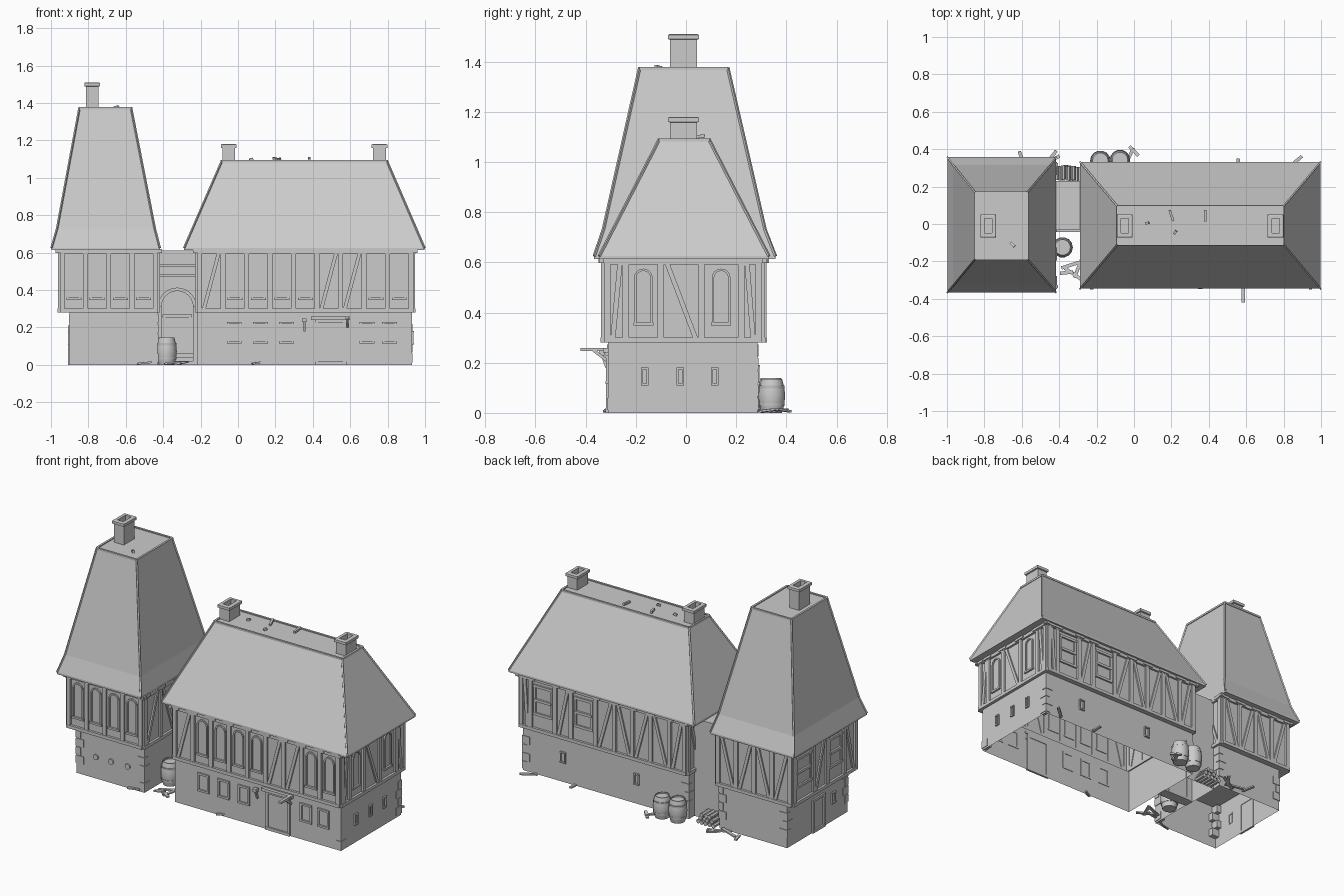
import bpy, bmesh, math, random
from mathutils import Vector

if "Cube" in bpy.data.objects:
    bpy.data.objects.remove(bpy.data.objects["Cube"])
random.seed(4)
parts = {}

def bm_of(name):
    return parts.setdefault(name, bmesh.new())

def loft(name, rings, cap0=True, cap1=True):
    bm = bm_of(name)
    vs = [[bm.verts.new(p) for p in r] for r in rings]
    n = len(vs[0])
    for a, b in zip(vs, vs[1:]):
        for i in range(n):
            bm.faces.new((a[i], a[(i + 1) % n], b[(i + 1) % n], b[i]))
    if cap0: bm.faces.new(vs[0])
    if cap1: bm.faces.new(vs[-1])

def rect(x0, x1, y0, y1, z):
    return [(x0, y0, z), (x1, y0, z), (x1, y1, z), (x0, y1, z)]

def box(name, x0, x1, y0, y1, z0, z1, bottom=True):
    loft(name, [rect(x0, x1, y0, y1, z0), rect(x0, x1, y0, y1, z1)], bottom)

def beam(name, p, q, w, h=None):
    p, q = Vector(p), Vector(q)
    d = (q - p).normalized()
    s = d.cross(Vector((0, 0, 1)))
    s = s.normalized() if s.length > .01 else Vector((1, 0, 0))
    t = s.cross(d)
    s, t = s * w / 2, t * (h or w) / 2
    loft(name, [[c - s - t, c + s - t, c + s + t, c - s + t] for c in (p, q)])

def lathe(name, c, axis, prof, n=14):
    rings = []
    for r, h in prof:
        ring = []
        for i in range(n):
            a, b = r * math.cos(math.tau * i / n), r * math.sin(math.tau * i / n)
            o = (a, b, h) if axis == 'z' else (a, h, b)
            ring.append(Vector(c) + Vector(o))
        rings.append(ring)
    loft(name, rings)

# wall frames map (along, up, outward) to world
def wall(side, k):
    return {'f': lambda u, v, d: (u, k - d, v), 'b': lambda u, v, d: (u, k + d, v),
            'r': lambda u, v, d: (k + d, u, v), 'l': lambda u, v, d: (k - d, u, v)}[side]

def prism(name, W, pts, d0, d1):
    loft(name, [[W(u, v, d) for u, v in pts] for d in (d0, d1)])

def panel(name, W, u0, u1, v0, v1, d0=-.005, d1=.012):
    prism(name, W, [(u0, v0), (u1, v0), (u1, v1), (u0, v1)], d0, d1)

def arc(c, r, v, n=8):
    return [(c + r * math.cos(math.pi * i / n), v + r * math.sin(math.pi * i / n)) for i in range(n + 1)]

def arch_window(W, c, z0=.36, z1=.575, r=.037):
    zs = z1 - r
    outer = [(c + r, z0)] + arc(c, r, zs) + [(c - r, z0)]
    inner = [(c - r + .009, z0)] + arc(c, r - .009, zs)[::-1] + [(c + r - .009, z0)]
    prism('arched_window_frames', W, outer + inner, -.004, .008)
    panel('window_sills', W, c - r - .003, c + r + .003, z0 - .012, z0, -.004, .012)

def frame_window(name, W, c, w, z0, z1, t=.012, bar=False):
    for s in (-1, 1):
        panel(name, W, c + s * w / 2 - t / 2, c + s * w / 2 + t / 2, z0, z1, -.003, .008)
    panel(name, W, c - w / 2 - t / 2, c + w / 2 + t / 2, z1 - t, z1, -.003, .01)
    panel(name, W, c - w / 2 - t / 2, c + w / 2 + t / 2, z0, z0 + t, -.003, .01)
    if bar: panel(name, W, c - w / 2, c + w / 2, (z0 + z1) / 2 - t / 2, (z0 + z1) / 2 + t / 2)

# timber wall: posts at the given stations, one bay code between each pair
def timber(W, st, codes):
    T = 'timber_framing'
    panel(T, W, st[0] - .012, st[-1] + .012, .28, .3, -.005, .014)
    panel(T, W, st[0] - .012, st[-1] + .012, .592, .615, -.005, .013)
    for u in st:
        panel(T, W, u - .013, u + .013, .30, .60)
        panel('rafter_ends', W, u - .035, u + .035, .598, .618, 0, .018)
    for a, b, k in zip(st, st[1:], codes):
        a, b, m = a + .013, b - .013, (a + b) / 2
        if k == 'A': arch_window(W, m)
        if k == 'W': frame_window('square_windows', W, m, b - a - .03, .38, .57, .016, True)
        if k in '/\\':
            lo, hi = (a, b - .02) if k == '/' else (b - .02, a)
            prism(T, W, [(lo, .3), (lo + .02, .3), (hi + .02, .6), (hi, .6)], -.005, .009)

def even(a, b, n):
    return [a + (b - a) * i / n for i in range(n + 1)]

# stone ground floor stepping out to the upper floor: house is an open shell, tower has a ceiling
loft('house_walls', [rect(-.22, .93, -.31, .285, 0), rect(-.22, .93, -.31, .285, .28),
                     rect(-.217, .935, -.326, .302, .28), rect(-.217, .935, -.326, .302, .62)], False)
box('tower_ground_floor', -.90, -.43, -.31, .285, 0, .285, False)
box('tower_upper_floor', -.95, -.43, -.325, .308, .28, .63)

# half-timbering on every side
timber(wall('f', -.326), even(-.205, .925, 9), '/AAAA//AA')
timber(wall('b', .302), [-.205, -.1, .03, .155, .28, .41, .58, .69, .86, .925], '\\/\\/\\W\\W/')
timber(wall('r', .935), [-.314, -.24, -.1, .06, .22, .29], '/A\\A\\')
timber(wall('l', -.217), even(-.314, .29, 5), '/\\/\\/')
timber(wall('f', -.325), even(-.94, -.442, 4), 'AAAA')
timber(wall('b', .308), even(-.94, -.442, 4), '\\/\\/')
timber(wall('l', -.95), [-.313, -.2, -.03, .1, .296], '/W\\W')
timber(wall('r', -.43), even(-.313, .296, 4), '/\\/\\')

# hipped roofs with slim hip boards and rim
def roof(name, rings):
    z = rings[0][4]
    loft(name, [rect(*rings[0][:4], z - .012)] + [rect(*r) for r in rings])
    R = [rect(*r) for r in rings]
    for a, b in zip(R, R[1:]):
        for i in range(4):
            beam('roof_hip_boards', a[i], b[i], .009)
    for i in range(4):
        beam('roof_hip_boards', R[-1][i], R[-1][(i + 1) % 4], .012)
roof('house_roof', [(-.288, .997, -.346, .331, .625), (-.087, .797, -.108, .093, 1.088)])
roof('tower_roof', [(-.997, -.418, -.366, .357, .625), (-.967, -.445, -.33, .316, .73),
                    (-.848, -.571, -.186, .168, 1.372)])

# hollow chimneys
for x, zb, zt in ((-.78, 1.36, 1.51), (-.05, 1.08, 1.18), (.757, 1.08, 1.18)):
    def sq(e, z): return rect(x - .034 - e, x + .034 + e, -.01 - .053 - e, -.01 + .053 + e, z)
    loft('chimneys', [sq(0, zb), sq(0, zt - .022), sq(.008, zt - .02), sq(.008, zt - .003),
                      sq(.003, zt), sq(-.014, zt), sq(-.014, zt - .06)])

# linking passage with an arched opening
W = wall('f', -.03)
c, r = -.325, .085
prism('passage_arch_wall', W, [(-.435, 0), (c - r, 0)] + arc(c, r, .31, 12)[::-1]
      + [(c + r, 0), (-.215, 0), (-.215, .61), (-.435, .61)], -.06, 0)
prism('passage_arch_trim', W, arc(c, r + .018, .31, 12) + arc(c, r, .31, 12)[::-1], -.01, .012)
box('passage_block', -.435, -.215, .03, .23, 0, .61, False)
panel('passage_beams', W, -.43, -.215, .525, .54, 0, .012)
panel('passage_beams', W, -.43, -.215, .47, .485, 0, .012)
frame_window('passage_door', wall('f', .03), c, .14, 0, .27, .016)
for i in range(3):
    box('passage_steps', -.41, -.24, -.035 + .02 * i, .03, .02 * i, .02 * i + .02)

# ground floor windows, doors and round vents
W = wall('f', -.31)
for u in (-.02, .12, .26, .69, .81):
    frame_window('house_windows', W, u, .068, .115, .23)
frame_window('house_door', W, .495, .15, 0, .245, .018)
panel('house_door', W, .39, .60, .24, .258, 0, .02)
for u in (-.765, -.66, -.545):
    prism('round_vents', W, arc(u, .017, .135) + arc(u, -.017, .135)[1:-1], 0, .008)
for u in (-.165, -.022, .115):
    frame_window('slit_windows', wall('r', .93), u, .022, .11, .18, .008)
for u in (.65, .14):
    frame_window('slit_windows', wall('b', .285), u, .03, .12, .19, .008)
frame_window('tower_side_door', wall('l', -.90), -.02, .11, 0, .21, .016)
frame_window('slit_windows', wall('l', -.90), -.17, .03, .11, .18, .008)

# sparse, barely raised corner stones
for x0, x1 in ((-.22, .93), (-.90, -.43)):
    for x, s in ((x0, 1), (x1, -1)):
        for y, t in ((-.31, 1), (.285, -1)):
            for i in range(5):
                if random.random() < .45: continue
                e = .05 if i % 2 else .03
                xs = sorted((x - s * .004, x + s * e))
                ys = sorted((y - t * .004, y + t * (.08 - e)))
                box('corner_stones', *xs, *ys, .012 + i * .053, .06 + i * .053)

# sign pole with brace, and wall torch
beam('sign_pole', (.585, -.305, .252), (.585, -.42, .252), .018, .012)
beam('sign_pole', (.585, -.31, .205), (.585, -.37, .25), .012)
beam('wall_torch', (.355, -.315, .18), (.355, -.335, .235), .012)
box('wall_torch', .343, .367, -.347, -.323, .228, .248)

# barrels
for x, y, h in ((-.18, .338, .14), (-.075, .342, .135), (-.382, -.125, .145)):
    prof = [(.042, 0), (.051, .25), (.055, .5), (.051, .75), (.042, 1)]
    lathe('barrels', (x, y, 0), 'z', [(a, b * h) for a, b in prof] + [(.037, h), (.037, h - .008)])
    for f in (.2, .72):
        lathe('barrel_hoops', (x, y, h * f), 'z', [(.052, 0), (.053, .012)])

# firewood stack
for row, n in enumerate((5, 4, 3)):
    for i in range(n):
        o = random.uniform(-.008, .008)
        lathe('firewood', (-.405 + row * .013 + i * .027, .235 + o, .014 + row * .024), 'y',
              [(.013, 0), (.013, .075)], 7)

# loose planks around the walls
for x, y, a, l in ((-.34, -.22, .3, .1), (-.32, -.27, -.6, .12), (-.30, -.24, 1.2, .1), (-.36, -.26, .1, .07),
                   (-.60, .35, 1.9, .08), (-.46, .33, .5, .14), (-.52, .32, -.3, .12), (.0, .39, -.8, .07),
                   (-.02, .37, 1.1, .08), (.86, .33, .7, .1), (.56, .32, 1.7, .06), (-.44, .36, .9, .08),
                   (-.5, -.315, .1, .08), (.1, -.315, .3, .05)):
    dx, dy = math.cos(a) * l / 2, math.sin(a) * l / 2
    beam('loose_planks', (x - dx, y - dy, .006), (x + dx, y + dy, .014), .018, .009)

# bits of debris on the flat roof tops
for x, y, z, a, l in ((.07, .005, 1.095, .2, .02), (.2, .045, 1.098, 1.9, .06), (.22, -.045, 1.095, 1, .02),
                      (.38, .045, 1.098, 1.57, .06), (-.65, -.11, 1.375, -.8, .03)):
    dx, dy = math.cos(a) * l / 2, math.sin(a) * l / 2
    beam('roof_debris', (x - dx, y - dy, z), (x + dx, y + dy, z + .006), .013)

# turn the collected parts into objects
for name, bm in parts.items():
    bmesh.ops.recalc_face_normals(bm, faces=bm.faces)
    me = bpy.data.meshes.new(name)
    bm.to_mesh(me)
    bm.free()
    ob = bpy.data.objects.new(name, me)
    bpy.context.collection.objects.link(ob)
    if name in ('barrels', 'barrel_hoops', 'firewood'):
        bpy.ops.object.select_all(action='DESELECT')
        ob.select_set(True)
        bpy.context.view_layer.objects.active = ob
        bpy.ops.object.shade_smooth_by_angle(angle=math.radians(35))
